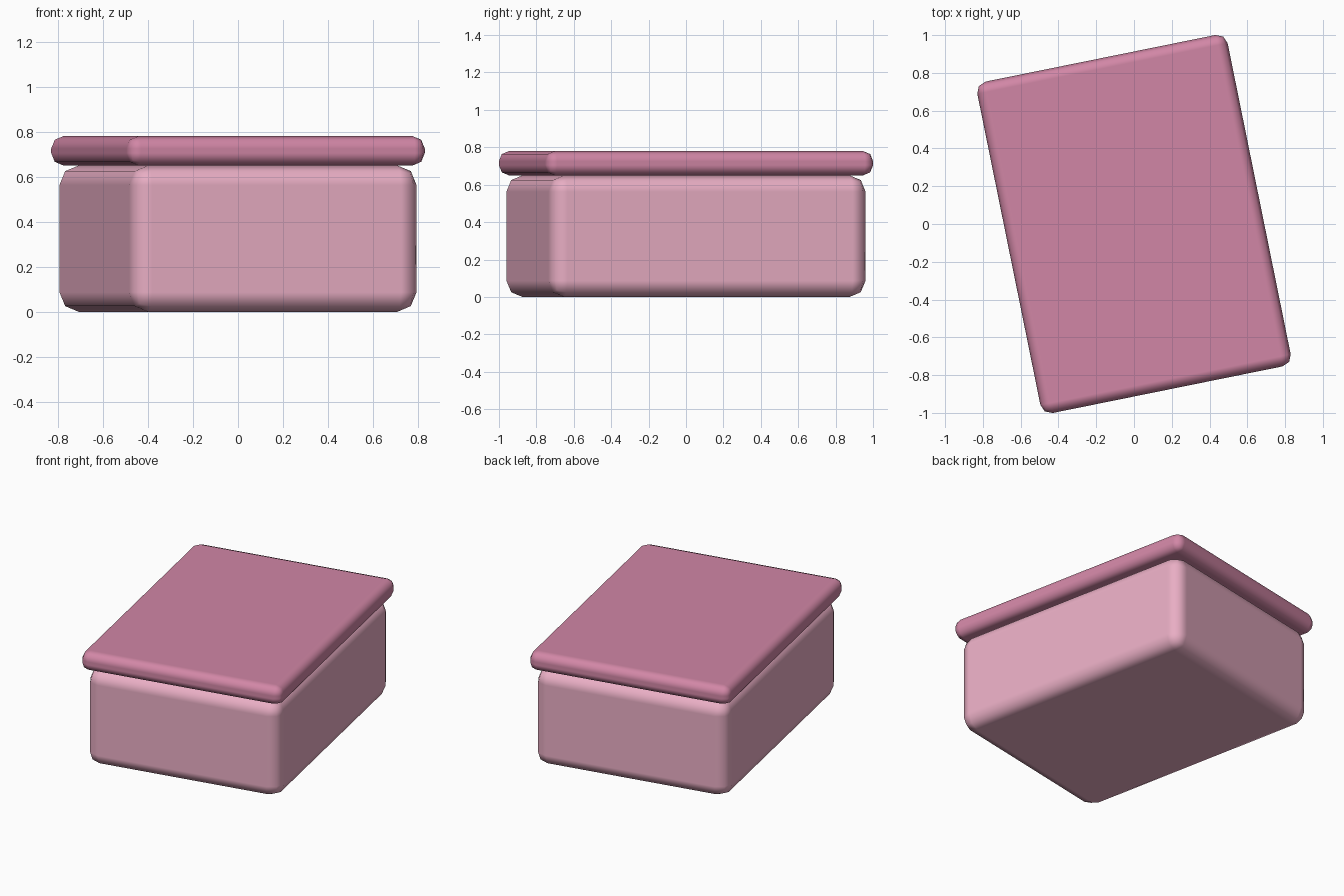
import bpy

if "Cube" in bpy.data.objects:
    bpy.data.objects.remove(bpy.data.objects["Cube"])

TURN = 0.2  # the whole box is turned about z


def material(name, rgb):
    m = bpy.data.materials.new(name)
    m.diffuse_color = (*rgb, 1)
    m.use_nodes = True
    m.node_tree.nodes["Principled BSDF"].inputs["Base Color"].default_value = m.diffuse_color
    return m


def rounded_box(name, size, z0, radius, mat):
    bpy.ops.mesh.primitive_cube_add(size=1, location=(0, 0, z0 + size[2] / 2))
    ob = bpy.context.object
    ob.name = name
    ob.scale = size
    bpy.ops.object.transform_apply(location=False, rotation=False, scale=True)
    ob.rotation_euler.z = TURN
    ob.data.materials.append(mat)
    bpy.ops.object.shade_smooth()
    bevel = ob.modifiers.new("rounded_edges", 'BEVEL')
    bevel.width = radius
    bevel.segments = 2
    bevel.harden_normals = True
    return ob


# Box body
rounded_box("box_body", (1.302, 1.73, 0.65), 0.0, 0.087,
            material("light_pink", (0.81, 0.42, 0.55)))

# Overhanging lid
rounded_box("box_lid", (1.352, 1.79, 0.13), 0.65, 0.055,
            material("dark_pink", (0.64, 0.24, 0.38)))
